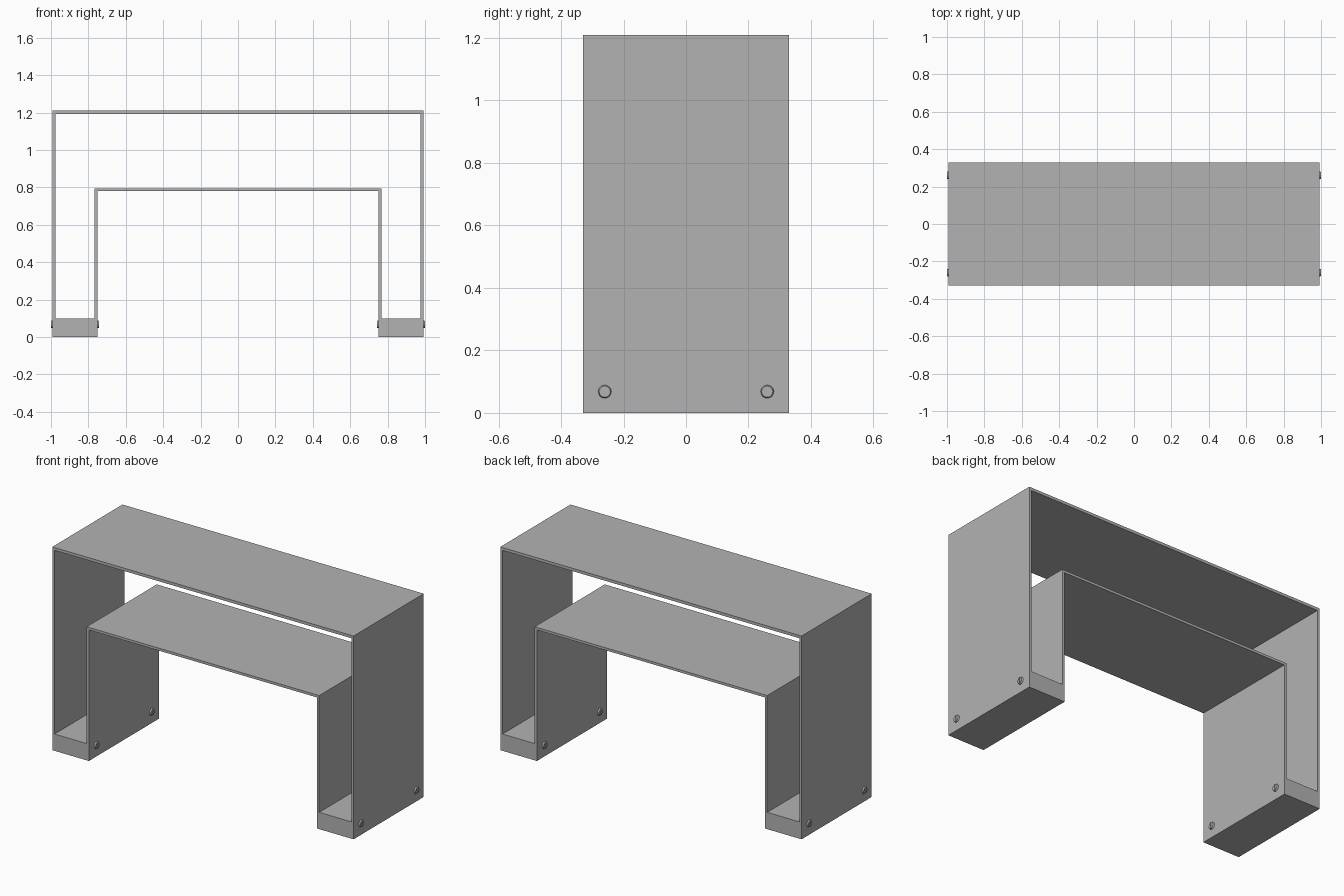
import bpy
import bmesh
import math
from mathutils import Matrix

cube = bpy.data.objects.get("Cube")
if cube:
    bpy.data.objects.remove(cube, do_unlink=True)

grey = bpy.data.materials.new("plain grey")
grey.use_nodes = True
colour = (0.45, 0.45, 0.45, 1)
grey.diffuse_color = colour
grey.node_tree.nodes["Principled BSDF"].inputs["Base Color"].default_value = colour

OUTER, INNER = 0.992, 0.751      # outside faces of the two arches' side panels
DEPTH, THICK, STEP = 0.33, 0.015, 0.033
TOP, SHELF, BASE = 1.21, 0.795, 0.1


def finish(name, bm):
    bmesh.ops.recalc_face_normals(bm, faces=bm.faces)
    mesh = bpy.data.meshes.new(name)
    bm.to_mesh(mesh)
    bm.free()
    mesh.materials.append(grey)
    obj = bpy.data.objects.new(name, mesh)
    bpy.context.collection.objects.link(obj)
    return obj


def extrude_profile(name, points):
    """Extrude an x-z outline through the full depth."""
    bm = bmesh.new()
    face = bm.faces.new([bm.verts.new((x, -DEPTH, z)) for x, z in points])
    out = bmesh.ops.extrude_face_region(bm, geom=[face])
    verts = [v for v in out["geom"] if isinstance(v, bmesh.types.BMVert)]
    bmesh.ops.translate(bm, verts=verts, vec=(0, 2 * DEPTH, 0))
    return finish(name, bm)


def board(name, x0, x1, z0, z1):
    return extrude_profile(name, [(x0, z0), (x1, z0), (x1, z1), (x0, z1)])


def screw(name, x, y, direction):
    """Round screw head with a vertical slot, facing along +x or -x."""
    r, h, slot, floor = 0.021, 0.008, 0.003, 0.004
    bm = bmesh.new()
    bmesh.ops.create_cone(bm, cap_ends=True, segments=24, radius1=r,
                          radius2=r * 0.85, depth=h,
                          matrix=Matrix.Translation((0, 0, h / 2)))
    # Split the head beside the slot, then sink the strip between the cuts
    for side in (-slot, slot):
        bmesh.ops.bisect_plane(bm, geom=bm.verts[:] + bm.edges[:] + bm.faces[:],
                               plane_co=(0, side, 0), plane_no=(0, 1, 0))
    strip = [f for f in bm.faces if f.normal.z > 0.9
             and abs(f.calc_center_median().y) < slot]
    out = bmesh.ops.extrude_face_region(bm, geom=strip)
    bmesh.ops.delete(bm, geom=[f for f in strip if f.is_valid], context="FACES_ONLY")
    sunk = [v for v in out["geom"] if isinstance(v, bmesh.types.BMVert)]
    bmesh.ops.translate(bm, verts=sunk, vec=(0, 0, floor - h))
    # Lay the head on the panel face
    bm.transform(Matrix.Translation((x, y, 0.068))
                 @ Matrix.Rotation(direction * math.pi / 2, 4, "Y"))
    return finish(name, bm)


# Horizontal boards
board("top_board", -OUTER, OUTER, TOP - THICK - 0.002, TOP)
board("inner_shelf", -INNER - THICK, INNER + THICK, SHELF - THICK, SHELF)

for side, s in (("left", 1), ("right", -1)):
    # Upright panels resting on the foot ledges
    board(side + "_outer_panel", s * (OUTER - THICK), s * OUTER, STEP, TOP - THICK - 0.002)
    board(side + "_inner_panel", s * INNER, s * (INNER + THICK), STEP, SHELF - THICK)

    # Foot block, rebated on both sides to take the panels
    a, b = INNER, OUTER
    outline = [(a, 0), (b, 0), (b, STEP), (b - THICK, STEP),
               (b - THICK, BASE), (a + THICK, BASE), (a + THICK, STEP), (a, STEP)]
    extrude_profile(side + "_foot_block", [(s * x, z) for x, z in outline])

    # Screws through both panels, front and back
    for end, y in (("front", -0.26), ("back", 0.26)):
        screw(f"{side}_outer_screw_{end}", s * OUTER, y, s)
        screw(f"{side}_inner_screw_{end}", s * INNER, y, -s)
